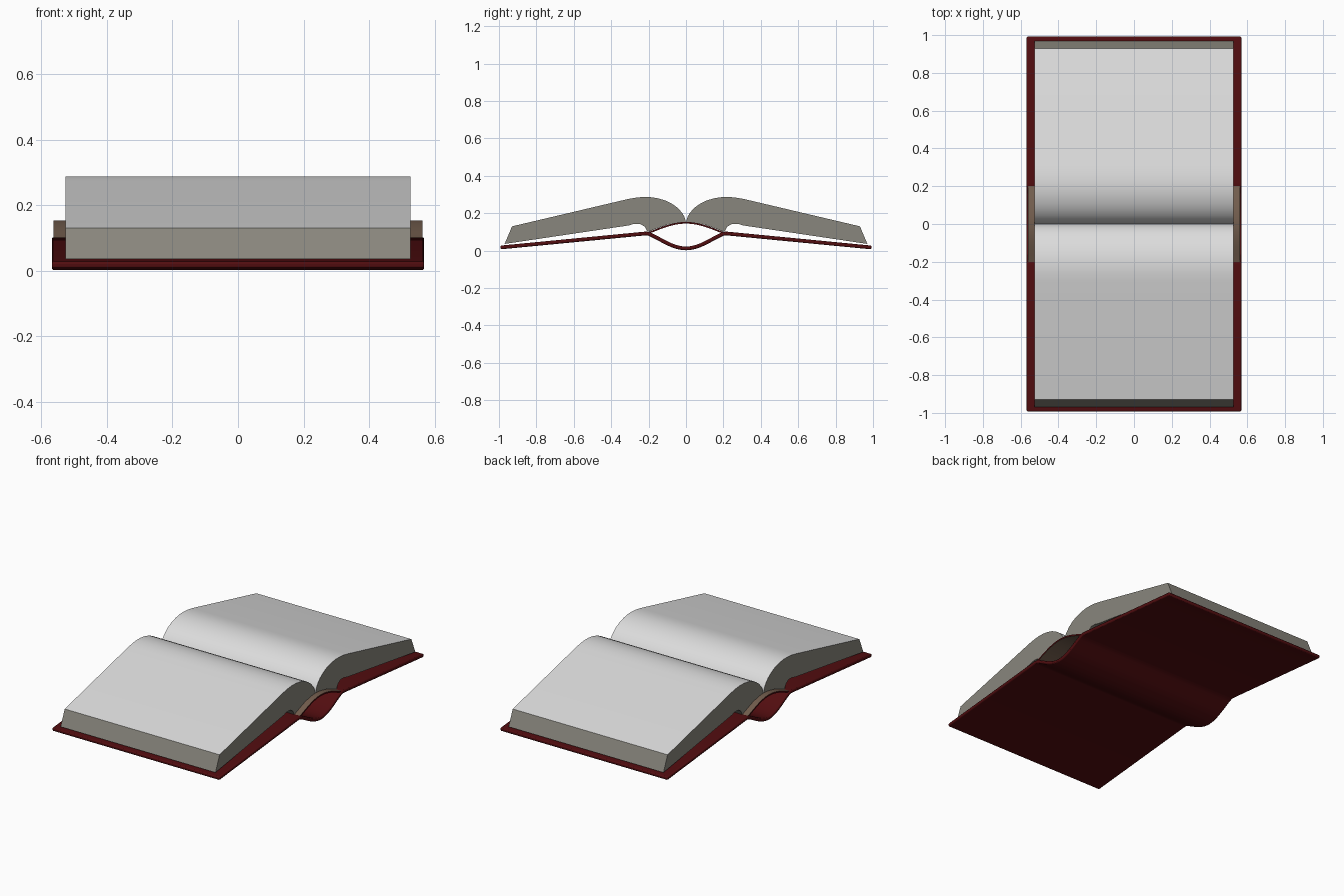
import bpy, bmesh, math
from mathutils import Vector

if "Cube" in bpy.data.objects:
    bpy.data.objects.remove(bpy.data.objects["Cube"])


def material(name, rgb):
    m = bpy.data.materials.new(name)
    m.diffuse_color = (*rgb, 1)
    m.use_nodes = True
    m.node_tree.nodes["Principled BSDF"].inputs["Base Color"].default_value = m.diffuse_color
    return m


red = material("dark red cover", (0.085, 0.004, 0.005))
paper = material("paper white", (0.72, 0.72, 0.72))
edge = material("page edge grey", (0.25, 0.24, 0.205))
tan = material("spine lining brown", (0.17, 0.11, 0.075))


def extrude(name, outline, half, mats, rule=None):
    """Extrude a closed (y, z) outline along x."""
    bm = bmesh.new()
    a = [bm.verts.new((-half, y, z)) for y, z in outline]
    b = [bm.verts.new((half, y, z)) for y, z in outline]
    n = len(outline)
    bm.faces.new(a)
    bm.faces.new(b[::-1])
    for i in range(n):
        j = (i + 1) % n
        f = bm.faces.new((a[j], a[i], b[i], b[j]))
    bmesh.ops.recalc_face_normals(bm, faces=bm.faces)
    for f in bm.faces:
        if rule:
            f.material_index = rule(f)
    me = bpy.data.meshes.new(name)
    bm.to_mesh(me)
    bm.free()
    ob = bpy.data.objects.new(name, me)
    bpy.context.collection.objects.link(ob)
    for m in mats:
        me.materials.append(m)
    return ob


def smooth(ob, deg=35):
    bpy.ops.object.select_all(action='DESELECT')
    ob.select_set(True)
    bpy.context.view_layer.objects.active = ob
    bpy.ops.object.shade_smooth_by_angle(angle=math.radians(deg))


def thicken(path, t):
    """Closed outline of a strip of thickness t centred on the path."""
    up, down = [], []
    for i, p in enumerate(path):
        q0, q1 = Vector(path[max(i - 1, 0)]), Vector(path[min(i + 1, len(path) - 1)])
        d = (q1 - q0).normalized()
        nrm = Vector((-d.y, d.x)) * t / 2
        up.append(tuple(Vector(p) + nrm))
        down.append(tuple(Vector(p) - nrm))
    return up + down[::-1]


# cover: two sloping boards joined by a sagging spine
N = 20
sag = []
for i in range(N + 1):
    y = -0.2 + 0.4 * i / N
    sag.append((y, 0.012 + 0.078 * (1 - math.cos(math.pi * 0.72 * abs(y) / 0.2)) / (1 - math.cos(math.pi * 0.72))))
path = [(-0.992, 0.017), (-0.215, 0.092)] + sag + [(0.215, 0.092), (0.992, 0.017)]
cover = extrude("cover", thicken(path, 0.02), 0.568, [red])
bev = cover.modifiers.new("rounded_edges", 'BEVEL')
bev.width = 0.006
bev.segments = 2
bev.limit_method = 'ANGLE'
bev.angle_limit = math.radians(50)
smooth(cover)

# arched lining above the spine
arch = []
for i in range(N + 1):
    y = -0.205 + 0.41 * i / N
    arch.append((y, 0.094 + 0.055 * math.cos(math.pi / 2 * y / 0.205) ** 1.1 if abs(y) < 0.2049 else 0.094))
lining = extrude("spine_lining", thicken(arch, 0.009), 0.562, [tan, red],
                 lambda f: 1 if abs(f.normal.x) > 0.9 else 0)
smooth(lining)

# page blocks: curved top, slanted fore edge, lifted underside
top = [(0.0, 0.152), (0.008, 0.18), (0.022, 0.204), (0.045, 0.229), (0.075, 0.251),
       (0.11, 0.268), (0.15, 0.280), (0.19, 0.286), (0.23, 0.287), (0.27, 0.283),
       (0.31, 0.276), (0.93, 0.13)]
under = [(0.97, 0.036), (0.305, 0.135), (0.28, 0.143), (0.245, 0.143), (0.22, 0.128),
         (0.205, 0.1), (0.15, 0.121), (0.1, 0.139), (0.05, 0.149)]


def page_rule(f):
    c = f.calc_center_median()
    if abs(f.normal.x) > 0.9 or abs(c.y) > 0.94:
        return 1
    return 0 if c.z > 0.155 and f.normal.z > 0 else 1


for side, name in ((1, "back_pages"), (-1, "front_pages")):
    pages = extrude(name, [(side * y, z) for y, z in top + under], 0.526, [paper, edge], page_rule)
    smooth(pages)
